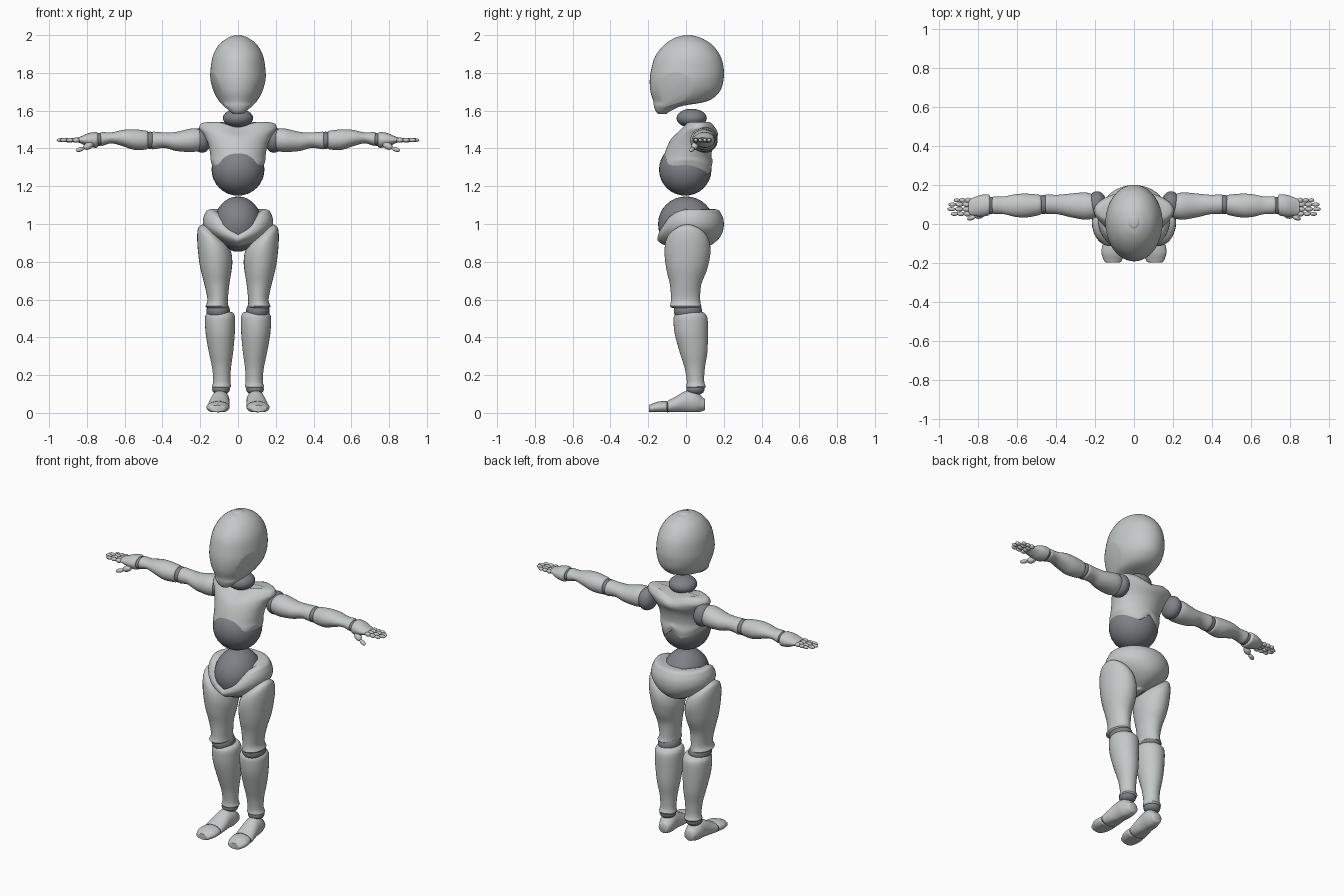
import bpy, bmesh, math
from mathutils import Vector

cube = bpy.data.objects.get("Cube")
if cube:
    bpy.data.objects.remove(cube, do_unlink=True)


def material(name, color):
    mat = bpy.data.materials.new(name)
    mat.use_nodes = True
    mat.diffuse_color = (*color, 1)
    bsdf = next(n for n in mat.node_tree.nodes if n.type == "BSDF_PRINCIPLED")
    bsdf.inputs["Base Color"].default_value = (*color, 1)
    return mat


SHELL = material("light grey shell", (.56, .58, .58))
JOINT = material("dark grey joint", (.21, .22, .24))
SIDES = {"left": 1, "right": -1}


def finish(name, bm, mat):
    """Turn a bmesh into a smooth shaded object."""
    bmesh.ops.recalc_face_normals(bm, faces=bm.faces)
    mesh = bpy.data.meshes.new(name)
    bm.to_mesh(mesh)
    bm.free()
    mesh.materials.append(mat)
    obj = bpy.data.objects.new(name, mesh)
    bpy.context.collection.objects.link(obj)
    bpy.ops.object.select_all(action="DESELECT")
    obj.select_set(True)
    bpy.context.view_layer.objects.active = obj
    bpy.ops.object.shade_smooth_by_angle(angle=math.radians(50))
    return obj


def spline(rings, steps=4):
    """Smooth the ring list with a Catmull-Rom curve."""
    pts = [rings[0], *rings, rings[-1]]
    out = []
    for i in range(len(rings) - 1):
        for k in range(steps):
            t = k / steps
            out.append([b + t * (c - a) / 2 + t * t * (a - 2.5 * b + 2 * c - d / 2)
                        + t ** 3 * (1.5 * (b - c) + (d - a) / 2)
                        for a, b, c, d in zip(*pts[i:i + 4])])
    return out + [list(rings[-1])]


def loft(axis, rings, side=1, cap=.01, deform=None, seg=32):
    """Skin ellipses (position, centre a, centre b, radius a, radius b) along an axis."""
    rows = spline(rings)
    sign = 1 if rows[-1][0] > rows[0][0] else -1

    def end(ring, way):
        t, a, b, ra, rb = ring
        return [[t + way * cap * f, a, b, ra * k, rb * k] for f, k in ((.6, .93), (1, .8))]
    rows = end(rows[0], -sign)[::-1] + rows + end(rows[-1], sign)
    bm = bmesh.new()
    loops = []
    for t, a, b, ra, rb in rows:
        loop = []
        for i in range(seg):
            ang = math.tau * i / seg
            u, v = a + ra * math.cos(ang), b + rb * math.sin(ang)
            p = Vector({"x": (t, u, v), "y": (u, t, v), "z": (u, v, t)}[axis])
            if deform:
                p = deform(p)
            loop.append(bm.verts.new((p.x * side, p.y, p.z)))
        loops.append(loop)
    for lo, hi in zip(loops, loops[1:]):
        for i in range(seg):
            j = (i + 1) % seg
            bm.faces.new((lo[i], lo[j], hi[j], hi[i]))
    bm.faces.new(loops[0])
    bm.faces.new(loops[-1])
    return bm


def ball(name, center, radii, mat=JOINT, seg=32, aim=None):
    bm = bmesh.new()
    bmesh.ops.create_uvsphere(bm, u_segments=seg, v_segments=seg // 2, radius=1)
    bmesh.ops.scale(bm, vec=radii, verts=bm.verts)
    if aim:
        bmesh.ops.rotate(bm, matrix=aim.to_track_quat("Z", "Y").to_matrix(), verts=bm.verts)
    bmesh.ops.translate(bm, vec=center, verts=bm.verts)
    return finish(name, bm, mat)


def bone(name, start, stop, radius):
    a, b = Vector(start), Vector(stop)
    ball(name, (a + b) / 2, (radius, radius, (b - a).length * .56), SHELL, 12, b - a)


# Head: egg with a forward chin and two flat cheek planes
head = loft("z", [(1.586, 0, -.125, .03, .025), (1.6, 0, -.12, .048, .042),
                  (1.625, 0, -.095, .075, .075), (1.65, 0, -.03, .1, .143),
                  (1.7, 0, -.005, .13, .183), (1.76, 0, .003, .146, .195),
                  (1.82, 0, .008, .145, .192), (1.89, 0, .01, .133, .172),
                  (1.95, 0, .012, .1, .125), (1.985, 0, .01, .055, .07),
                  (1.996, 0, .01, .025, .03)], cap=.004, seg=48)
for s in SIDES.values():
    cut = bmesh.ops.bisect_plane(head, geom=head.verts[:] + head.edges[:] + head.faces[:],
                                 plane_co=(s * .135, -.02, 1.76),
                                 plane_no=(s, -.25, -.3), clear_outer=True)
    edges = [e for e in cut["geom_cut"] if isinstance(e, bmesh.types.BMEdge)]
    bmesh.ops.holes_fill(head, edges=edges)
finish("head", head, SHELL)
ball("neck", (0, .03, 1.56), (.08, .08, .05))


# Chest: shell with a neck dip and a notched lower rim
def chest_shape(p):
    x = abs(p.x)
    top = max(0, (p.z - 1.45) / .09)
    low = max(0, min(1, (1.36 - p.z) / .09))
    p.z -= .03 * top * max(0, 1 - x / .1)
    p.z += low * (.05 * max(0, 1 - x / .055) + .05 * min(1, x / .14) ** 3)
    return p


finish("chest", loft("z", [(1.265, 0, 0, .138, .136), (1.31, 0, .004, .145, .137),
                           (1.36, 0, .008, .146, .126), (1.42, 0, .025, .157, .12),
                           (1.47, 0, .05, .18, .117), (1.505, 0, .066, .205, .1),
                           (1.53, 0, .07, .198, .08)], deform=chest_shape, seg=64), SHELL)
ball("abdomen", (0, -.004, 1.289), (.14, .139, .139))
ball("waist", (0, 0, 1), (.126, .148, .146))


# Pelvis: shell scooped low at the front
def pelvis_shape(p):
    t = max(0, (p.z - .86) / .22)
    front = max(0, min(1, -p.y / .12))
    p.z -= .125 * t * front * max(0, 1 - abs(p.x) / .18)
    return p


finish("pelvis", loft("z", [(.865, 0, .02, .03, .05), (.89, 0, .03, .075, .105),
                            (.93, 0, .03, .135, .15), (.98, 0, .025, .18, .174),
                            (1.03, 0, .025, .184, .172), (1.07, 0, .025, .168, .152)],
                      deform=pelvis_shape, seg=48), SHELL)


# Thigh top slants up to the outside
def thigh_shape(p):
    p.z += .75 * (p.x - .12) * max(0, min(1, (p.z - .68) / .2))
    return p


def flat_sole(p):
    p.z = max(p.z, .004)
    return p


for side, s in SIDES.items():
    def part(name, axis, rings, **kw):
        finish(f"{side}_{name}", loft(axis, rings, side=s, **kw), SHELL)

    def joint(name, center, radii):
        ball(f"{side}_{name}", (s * center[0], *center[1:]), radii)

    # Legs
    part("thigh", "z", [(.565, .113, -.002, .06, .084), (.6, .108, -.002, .054, .077),
                        (.68, .112, -.002, .066, .083), (.76, .12, .004, .083, .108),
                        (.85, .123, .008, .093, .122), (.91, .123, .008, .088, .112),
                        (.94, .123, .008, .07, .08)], deform=thigh_shape)
    joint("knee", (.105, .01, .54), (.062, .075, .055))
    part("shin", "z", [(.14, .087, .053, .051, .052), (.17, .086, .05, .045, .046),
                       (.24, .087, .046, .05, .054), (.32, .09, .04, .064, .073),
                       (.42, .094, .028, .077, .088), (.5, .095, .024, .08, .09),
                       (.525, .095, .022, .073, .078)])
    joint("ankle", (.09, .05, .125), (.047, .048, .032))
    part("foot", "y", [(.09, .088, .045, .035, .035), (.05, .092, .058, .048, .058),
                       (0, .096, .058, .05, .058), (-.05, .1, .044, .056, .045),
                       (-.088, .104, .034, .058, .035)], deform=flat_sole)
    joint("toe_joint", (.104, -.098, .032), (.053, .02, .029))
    part("toes", "y", [(-.108, .104, .031, .059, .032), (-.15, .107, .029, .06, .03),
                       (-.187, .109, .023, .046, .022)], deform=flat_sole)

    # Arms
    joint("shoulder", (.19, .1, 1.445), (.05, .068, .068))
    part("upper_arm", "x", [(.205, .09, 1.445, .06, .058), (.25, .092, 1.443, .07, .062),
                            (.33, .096, 1.437, .06, .05), (.39, .1, 1.444, .05, .041),
                            (.45, .102, 1.442, .05, .047)])
    joint("elbow", (.465, .1, 1.443), (.03, .05, .046))
    part("forearm", "x", [(.485, .098, 1.444, .052, .05), (.55, .095, 1.447, .061, .054),
                          (.61, .095, 1.455, .058, .043), (.67, .096, 1.456, .045, .029),
                          (.72, .097, 1.45, .045, .037)])
    joint("wrist", (.735, .095, 1.447), (.025, .045, .034))
    part("hand", "x", [(.75, .098, 1.445, .055, .042), (.785, .094, 1.445, .056, .038),
                       (.82, .09, 1.445, .048, .024), (.84, .088, 1.445, .042, .015)])

    # Fingers of three bones each, and a thumb of two
    for name, y, reach in (("index", .052, .1), ("middle", .076, .118),
                           ("ring", .1, .113), ("little", .122, .085)):
        for i in range(3):
            x0 = .84 + reach * i / 3
            bone(f"{side}_{name}_finger_{i + 1}", (s * x0, y, 1.444),
                 (s * (x0 + reach / 3), y, 1.444), .0135 - .0015 * i)
    thumb = [(s * .77, .055, 1.425), (s * .815, .038, 1.402), (s * .855, .025, 1.388)]
    bone(f"{side}_thumb_base", thumb[0], thumb[1], .019)
    bone(f"{side}_thumb_tip", thumb[1], thumb[2], .012)
